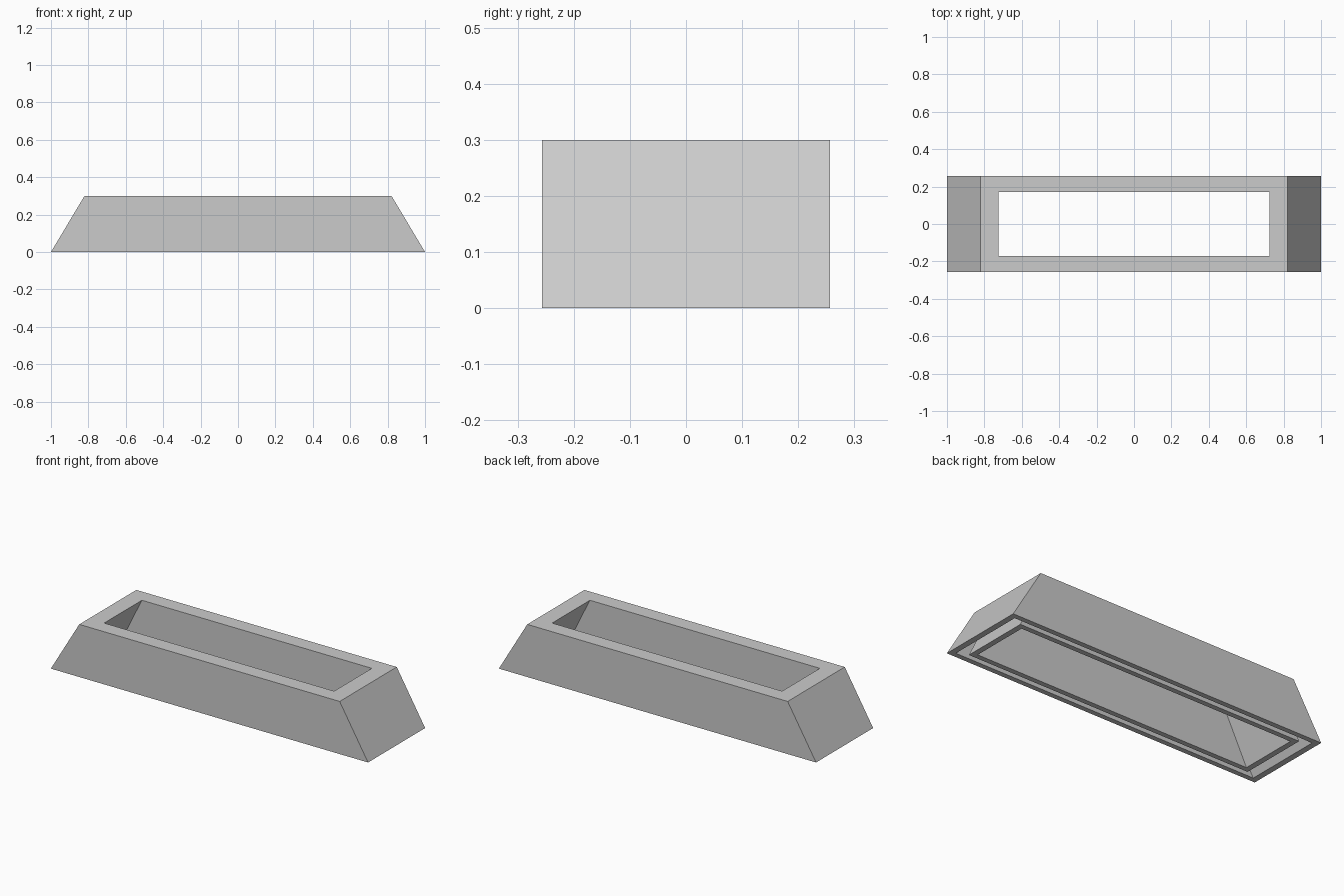
import bpy
import bmesh

cube = bpy.data.objects.get("Cube")
if cube:
    bpy.data.objects.remove(cube, do_unlink=True)

# Plain grey material
grey = bpy.data.materials.new("light_grey")
grey.use_nodes = True
colour = (0.6, 0.6, 0.6, 1.0)
grey.diffuse_color = colour
grey.node_tree.nodes["Principled BSDF"].inputs["Base Color"].default_value = colour

# Closed wall section as rectangular rings: half length, half width, height
SECTION = [
    (1.0, 0.257, 0.0),      # outer wall foot
    (0.821, 0.257, 0.3),    # outer wall top
    (0.725, 0.17, 0.3),     # opening top
    (0.873, 0.17, 0.0),     # opening foot
    (0.905, 0.199, 0.0),    # inner wall foot, cavity side
    (0.772, 0.199, 0.27),   # cavity roof, inner edge
    (0.805, 0.228, 0.27),   # cavity roof, outer edge
    (0.966, 0.228, 0.0),    # outer wall foot, cavity side
]
CORNERS = [(-1, -1), (1, -1), (1, 1), (-1, 1)]


def build_ring_body(name, section, material):
    """Bridge each rectangular ring to the next, closing the last to the first."""
    bm = bmesh.new()
    rings = [[bm.verts.new((sx * hx, sy * hy, z)) for sx, sy in CORNERS]
             for hx, hy, z in section]
    for i, ring in enumerate(rings):
        following = rings[(i + 1) % len(rings)]
        for j in range(4):
            k = (j + 1) % 4
            bm.faces.new((ring[j], ring[k], following[k], following[j]))
    bmesh.ops.recalc_face_normals(bm, faces=bm.faces)
    mesh = bpy.data.meshes.new(name)
    bm.to_mesh(mesh)
    bm.free()
    mesh.materials.append(material)
    obj = bpy.data.objects.new(name, mesh)
    bpy.context.collection.objects.link(obj)
    return obj


# Hollow frame: sloped ends, straight sides, open middle
build_ring_body("hollow_frame", SECTION, grey)
